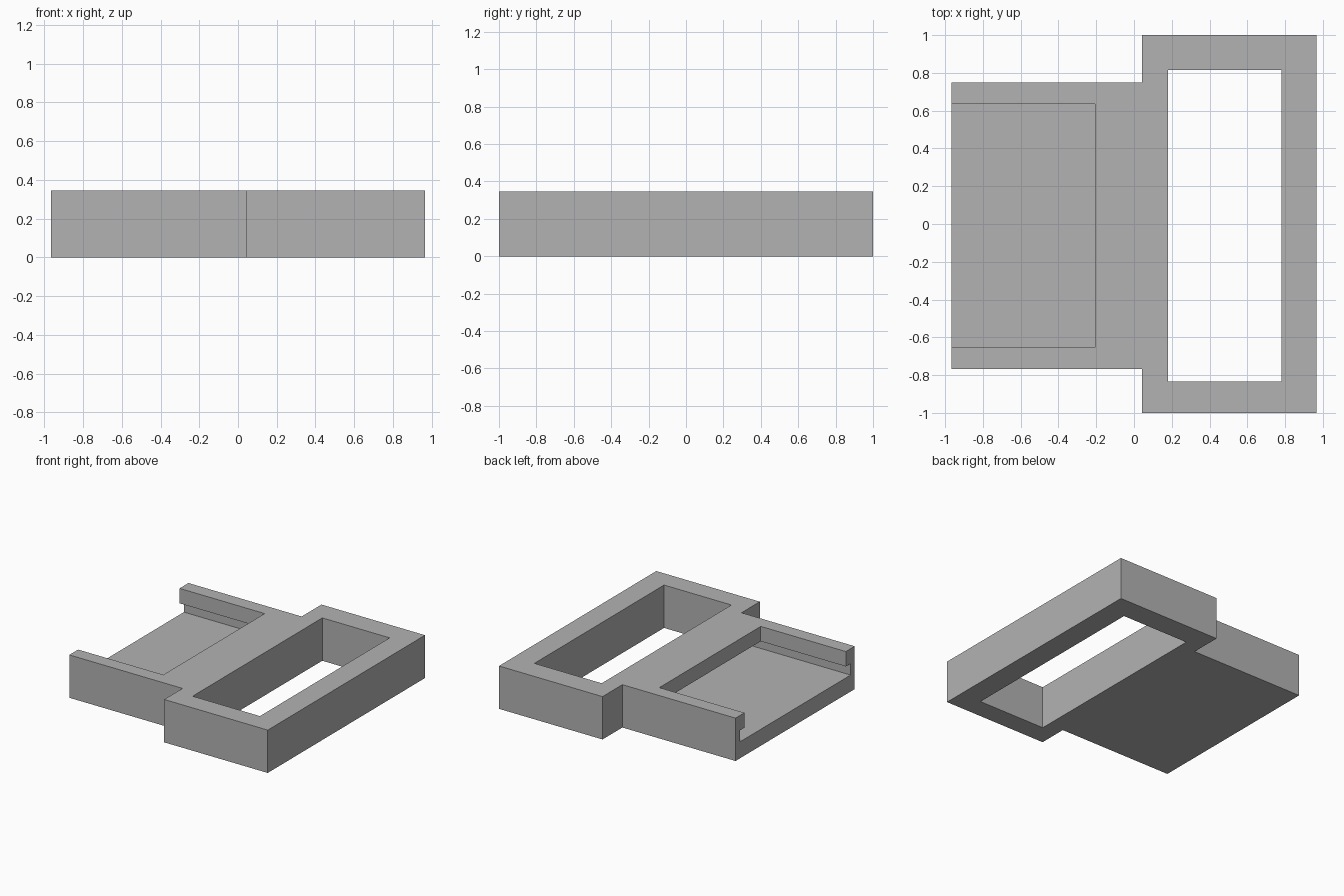
import bpy
import bmesh

if "Cube" in bpy.data.objects:
    bpy.data.objects.remove(bpy.data.objects["Cube"], do_unlink=True)

HEIGHT = 0.345
FLOOR = 0.133      # top of the tray floor
LIP = 0.225        # underside of the retaining lip
END = 0.965        # half length along x

# Plain grey material
grey = bpy.data.materials.new("plain grey")
grey.use_nodes = True
colour = (0.45, 0.45, 0.45, 1)
grey.diffuse_color = colour
grey.node_tree.nodes["Principled BSDF"].inputs["Base Color"].default_value = colour


def prism(name, outline, z0, z1):
    """Extrude a flat outline from z0 up to z1."""
    bm = bmesh.new()
    base = bm.faces.new([bm.verts.new((x, y, z0)) for x, y in outline])
    top = bmesh.ops.extrude_face_region(bm, geom=[base])["geom"]
    verts = [v for v in top if isinstance(v, bmesh.types.BMVert)]
    bmesh.ops.translate(bm, verts=verts, vec=(0, 0, z1 - z0))
    bmesh.ops.recalc_face_normals(bm, faces=bm.faces)
    mesh = bpy.data.meshes.new(name)
    bm.to_mesh(mesh)
    bm.free()
    mesh.materials.append(grey)
    obj = bpy.data.objects.new(name, mesh)
    bpy.context.collection.objects.link(obj)
    return obj


def rectangle(x0, x1, y0, y1):
    return [(x0, y0), (x1, y0), (x1, y1), (x0, y1)]


def cut(target, name, outline, z0, z1):
    """Subtract a prism from the target and discard the cutter."""
    cutter = prism(name, outline, z0, z1)
    cutter.hide_render = True
    mod = target.modifiers.new(name, "BOOLEAN")
    mod.operation = "DIFFERENCE"
    mod.solver = "EXACT"
    mod.object = cutter
    bpy.context.view_layer.objects.active = target
    bpy.ops.object.modifier_apply(modifier=mod.name)
    bpy.data.objects.remove(cutter, do_unlink=True)


# Narrow tray joined to the wider open frame
bracket = prism("tray_and_frame", [
    (-END, -0.767), (0.043, -0.767), (0.043, -1), (END, -1),
    (END, 1), (0.043, 1), (0.043, 0.748), (-END, 0.748)], 0, HEIGHT)

# Through opening of the frame
cut(bracket, "frame_opening", rectangle(0.18, 0.78, -0.835, 0.815), -0.1, HEIGHT + 0.1)

# Groove that runs under the lips, open at the tray's end
cut(bracket, "slide_groove", rectangle(-END - 0.1, -0.09, -0.715, 0.69), FLOOR, LIP)

# Narrower opening between the lips
cut(bracket, "tray_opening", rectangle(-END - 0.1, -0.207, -0.655, 0.635),
    (FLOOR + LIP) / 2, HEIGHT + 0.1)
